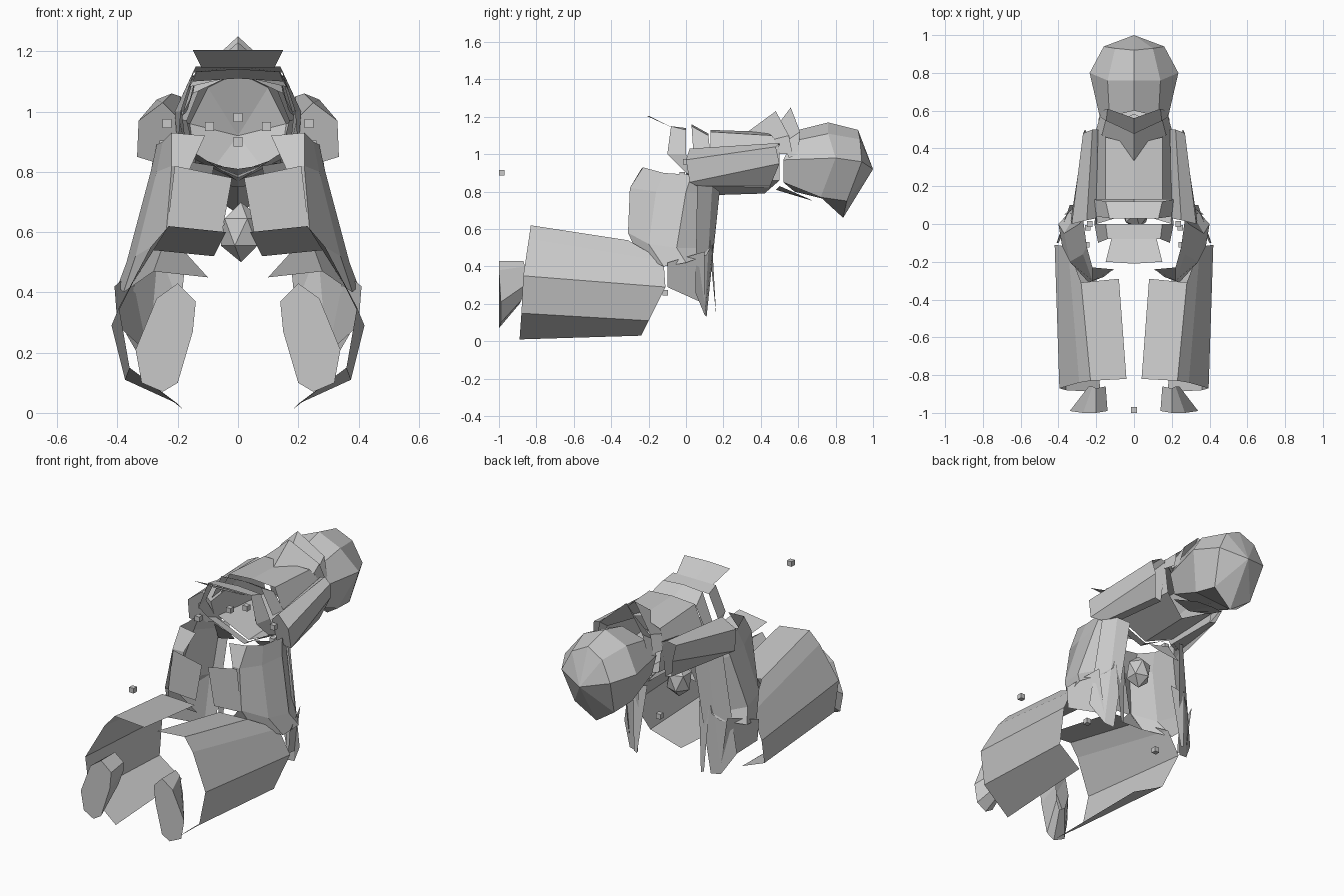
import bpy
import bmesh
from mathutils import Vector

start_cube = bpy.data.objects.get("Cube")
if start_cube:
    bpy.data.objects.remove(start_cube, do_unlink=True)

GREY = (0.58, 0.58, 0.58, 1)
grey = bpy.data.materials.new("plain_grey")
grey.use_nodes = True
grey.diffuse_color = GREY
grey.node_tree.nodes["Principled BSDF"].inputs["Base Color"].default_value = GREY


def finish(name, mesh_builder, mirror=True):
    """Turn a bmesh into a flat shaded object, mirrored across x."""
    bmesh.ops.recalc_face_normals(mesh_builder, faces=mesh_builder.faces)
    mesh = bpy.data.meshes.new(name)
    mesh_builder.to_mesh(mesh)
    mesh_builder.free()
    mesh.materials.append(grey)
    part = bpy.data.objects.new(name, mesh)
    bpy.context.collection.objects.link(part)
    if mirror:
        modifier = part.modifiers.new("Mirror", "MIRROR")
        modifier.use_axis[0] = True
        modifier.merge_threshold = 0.001
    return part


def loft(name, *rings, closed=False, cap_first=False, tip=None):
    """Skin a sheet or tube through rings of equal point count."""
    builder = bmesh.new()
    loops = [[builder.verts.new(point) for point in ring] for ring in rings]
    count = len(loops[0])
    steps = count if closed else count - 1
    for near, far in zip(loops, loops[1:]):
        for i in range(steps):
            j = (i + 1) % count
            builder.faces.new((near[i], near[j], far[j], far[i]))
    if tip:
        pole = builder.verts.new(tip)
        for i in range(steps):
            builder.faces.new((loops[-1][i], loops[-1][(i + 1) % count], pole))
    if cap_first:
        builder.faces.new(loops[0])
    return finish(name, builder)


def block(name, centre, size, mirror=False, shape="cube"):
    """Small marker cube or faceted lump."""
    builder = bmesh.new()
    if shape == "cube":
        bmesh.ops.create_cube(builder, size=1)
    else:
        bmesh.ops.create_icosphere(builder, subdivisions=1, radius=.5)
    bmesh.ops.scale(builder, vec=Vector(size), verts=builder.verts)
    bmesh.ops.translate(builder, vec=Vector(centre), verts=builder.verts)
    return finish(name, builder, mirror)


# Rounded helmet, open towards the torso
loft("helmet",
     [(0, .6, 1.13), (.13, .57, 1.07), (.17, .52, .97), (.14, .52, .85), (0, .58, .8)],
     [(0, .76, 1.17), (.14, .76, 1.11), (.235, .8, .98), (.15, .72, .77), (0, .74, .76)],
     [(0, .92, 1.13), (.1, .93, 1.08), (.16, .94, .96), (.13, .86, .75), (0, .84, .66)],
     tip=(0, 1, .92))
loft("chin_flap",
     [(0, .48, .81), (.13, .5, .83)],
     [(0, .68, .75), (.09, .66, .76)])

# Overlapping pointed crest bands
loft("front_crest_band",
     [(0, .33, 1.12), (.17, .47, 1.08), (.2, .5, 1)],
     [(0, .48, 1.23), (.15, .55, 1.1), (.18, .57, 1)])
loft("rear_crest_band",
     [(0, .47, 1.13), (.15, .52, 1.06), (.19, .55, .98)],
     [(0, .56, 1.25), (.14, .61, 1.12), (.17, .6, 1)])

# Open torso tube
loft("torso_shell",
     [(0, .13, 1.13), (.15, .13, 1.12), (.2, .13, 1), (.2, .1, .87), (0, .1, .78)],
     [(0, .42, 1.12), (.15, .46, 1.1), (.19, .5, 1.03), (.17, .5, .86), (0, .42, .79)])

# Neck rings and the flared visor plate
loft("neck_ring",
     [(0, -.08, 1.15), (.14, -.08, 1.15), (.19, -.1, 1), (.2, 0, .9), (0, .06, .77)],
     [(0, 0, 1.14), (.15, 0, 1.13), (.21, 0, 1), (.2, .08, .87), (0, .1, .77)])
loft("neck_yoke",
     [(0, .03, 1.16), (.13, .03, 1.15), (.2, .04, 1)],
     [(0, .12, 1.11), (.15, .12, 1.1), (.21, .13, 1)])
loft("visor_plate",
     [(0, -.08, 1.145), (.12, -.08, 1.145)],
     [(0, -.21, 1.205), (.15, -.2, 1.205)])

# Tapering arms swept back from the shoulders
loft("arm_guards",
     [(.2, .03, .98), (.25, .02, 1.03), (.33, 0, .97),
      (.335, .02, .85), (.27, .06, .83), (.2, .08, .84)],
     [(.19, .5, 1.05), (.22, .5, 1.06), (.27, .48, 1.04),
      (.26, .5, .95), (.22, .45, .83), (.18, .45, .82)],
     closed=True, cap_first=True)

# Thigh shells with a shorter inner front panel
loft("thigh_guards",
     [(.11, -.24, .92), (.22, -.23, .93), (.25, -.12, .9), (.27, .03, .89), (.2, .1, .85)],
     [(.16, -.28, .81), (.22, -.3, .82), (.27, -.16, .8), (.29, 0, .8), (.22, .14, .78)],
     [(.2, -.28, .56), (.24, -.31, .58), (.34, -.2, .52), (.37, -.05, .5), (.26, .13, .5)],
     [(.1, -.24, .45), (.28, -.26, .47), (.38, -.12, .4), (.4, 0, .42), (.3, .11, .46)])
loft("inner_thigh_panels",
     [(.02, -.31, .78), (.21, -.31, .82)],
     [(.06, -.31, .56), (.24, -.31, .57)])

# Knee fans and strips hanging behind the thighs
loft("knee_plates",
     [(.41, -.1, .42), (.34, .1, .48)],
     [(.4, -.1, .29), (.3, .1, .2)])
loft("rear_strips",
     [(.18, .18, .8), (.24, .14, .83), (.28, .06, .86)],
     [(.24, .11, .13), (.3, .1, .14), (.37, .05, .26)])
loft("rear_spikes",
     [(.17, .12, .55), (.25, .14, .52)],
     [(.21, .16, .15), (.23, .16, .16)])

# Shin shells curling around the outside
loft("shin_guards",
     [(.04, -.82, .6), (.23, -.83, .62), (.29, -.84, .55),
      (.395, -.87, .35), (.36, -.88, .15), (.18, -.89, .01)],
     [(.08, -.29, .52), (.28, -.31, .54), (.35, -.12, .43),
      (.42, -.11, .29), (.375, -.2, .11), (.2, -.24, .03)])

# Feet: long octagonal soles tapering to the ankle
loft("feet",
     [(.2, -1, .43), (.14, -.99, .37), (.15, -.99, .27), (.2, -1, .1),
      (.25, -1, .07), (.32, -.99, .1), (.34, -.99, .21), (.27, -1, .38)],
     [(.2, -.87, .43), (.15, -.86, .38), (.15, -.86, .33), (.17, -.88, .25),
      (.2, -.89, .2), (.23, -.88, .22), (.24, -.86, .3), (.22, -.86, .4)],
     closed=True, cap_first=True)

# Lump and plates at the pelvis
block("pelvis_lump", (.01, .05, .6), (.15, .15, .2), shape="lump")
loft("hip_plates",
     [(.08, .04, .82), (.2, .06, .84)],
     [(.09, .1, .76), (.22, .13, .72)])

# Small marker cubes
CUBE = (.03, .03, .03)
block("front_marker", (0, -.985, .9), CUBE)
block("neck_marker", (0, .08, .98), CUBE)
for label, place in {
    "shoulder_markers": (.235, 0, .96),
    "elbow_markers": (.245, -.02, .89),
    "chest_markers": (.095, .06, .95),
    "knee_markers": (.25, -.11, .26),
}.items():
    block(label, place, CUBE, mirror=True)
